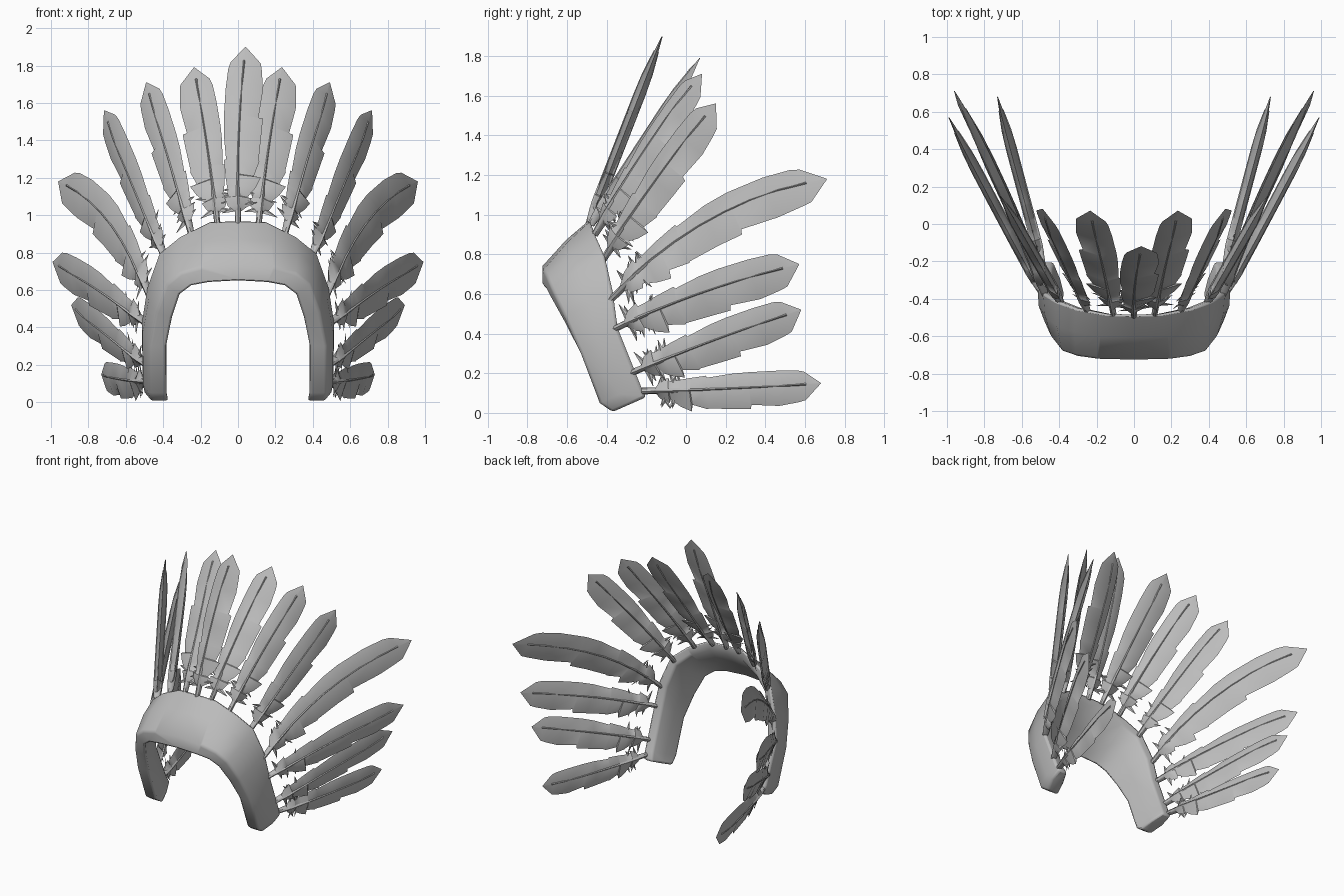
import bpy, bmesh, math, random
from mathutils import Vector

random.seed(4)
cube = bpy.data.objects.get("Cube")
if cube:
    bpy.data.objects.remove(cube)

# Single plain material
grey = bpy.data.materials.new("plain grey")
grey.use_nodes = True
colour = (0.5, 0.5, 0.5, 1)
grey.diffuse_color = colour
grey.node_tree.nodes["Principled BSDF"].inputs["Base Color"].default_value = colour


def loft(bm, rings):
    """Skin a list of equal point rings and close both ends."""
    loops = [[bm.verts.new(p) for p in ring] for ring in rings]
    count = len(loops[0])
    for a, b in zip(loops, loops[1:]):
        for i in range(count):
            j = (i + 1) % count
            bm.faces.new((a[i], a[j], b[j], b[i]))
    bm.faces.new(loops[0][::-1])
    bm.faces.new(loops[-1])


def finish(bm, name, angle):
    bmesh.ops.recalc_face_normals(bm, faces=bm.faces)
    mesh = bpy.data.meshes.new(name)
    bm.to_mesh(mesh)
    bm.free()
    mesh.materials.append(grey)
    obj = bpy.data.objects.new(name, mesh)
    bpy.context.collection.objects.link(obj)
    bpy.ops.object.select_all(action='DESELECT')
    obj.select_set(True)
    bpy.context.view_layer.objects.active = obj
    bpy.ops.object.shade_smooth_by_angle(angle=math.radians(angle))
    return obj


def flip(p):
    return Vector((-p.x, p.y, p.z))


# Headband: front and back outer edges from the crown down to one end
front_edge = [(0, -.725, .74), (.2, -.72, .72), (.31, -.705, .69), (.385, -.68, .63),
              (.44, -.61, .48), (.475, -.53, .3), (.475, -.435, .05), (.465, -.37, .005)]
back_edge = [(0, -.485, .975), (.15, -.48, .97), (.31, -.45, .89), (.42, -.41, .8),
             (.485, -.37, .62), (.515, -.345, .43), (.51, -.23, .14), (.5, -.2, .08)]


def inward(p, depth):
    target = Vector((0, p.y, min(p.z, .35)))
    return p + (target - p).normalized() * depth


half = []
for front, back in zip(front_edge, back_edge):
    f, b = Vector(front), Vector(back)
    mid = inward((f + b) / 2, -.015)
    half.append([f, mid, b, inward(b, .07), inward(mid, .105), inward(f, .095)])
bm = bmesh.new()
loft(bm, [[flip(p) for p in ring] for ring in half[:0:-1]] + half)
band = finish(bm, "headband", 75)
bevel = band.modifiers.new("soft edges", 'BEVEL')
bevel.width = .015
bevel.segments = 2
bevel.limit_method = 'ANGLE'
bevel.angle_limit = math.radians(50)

# Blade outline: position along the shaft, upper half width, lower half width
outline = [(.07, .012, .012), (.1, .055, .05), (.15, .075, .075), (.155, .055, .055),
           (.21, .06, .1), (.27, .07, .13), (.275, .07, .09), (.36, .08, .12),
           (.365, .068, .115), (.5, .085, .125), (.6, .09, .13), (.605, .09, .105),
           (.76, .09, .12), (.87, .085, .105), (.91, .075, .095), (1, .002, .002)]


def thickness(t):
    return .027 * min(1, (1.02 - t) * 4)


def feather(name, base, tip, tangent, bend, width, side):
    axis = (tip - base).normalized()
    across = (tangent - axis * tangent.dot(axis)).normalized()
    normal = axis.cross(across)

    def place(p):
        return flip(p) if side < 0 else p

    def centre(t):
        return base.lerp(tip, t) - across * bend * 4 * t * (1 - t)

    bm = bmesh.new()
    # Lens-shaped blade
    rings = []
    for t, upper, lower in outline:
        c = centre(t)
        thick = normal * thickness(t)
        rings.append([place(p) for p in (c - across * upper * width, c + thick,
                                         c + across * lower * width, c - thick)])
    loft(bm, rings)

    # Tapered quill standing just proud of both faces
    rings = []
    for i in range(9):
        t = i / 8 * .92
        wide = .017 - .009 * t
        deep = min(.018, thickness(t)) if i == 0 else thickness(t) + .003
        turns = [k * math.tau / 8 for k in range(8)]
        rings.append([place(centre(t) + across * wide * math.cos(a) + normal * deep * math.sin(a))
                      for a in turns])
    loft(bm, rings)

    # Flat ragged barbs near the base, lying in the plane of the blade
    for direction in (-1, 1):
        for i in range(3):
            root = centre(.1 + .05 * i)
            out = across * direction * random.uniform(.08, .11) * width
            end = root + out + axis * random.uniform(-.05, .05)
            size = axis * .025
            rim = [root - size, root + normal * .01, root + size, root - normal * .01]
            loft(bm, [[place(p) for p in rim],
                      [place(end + (p - root) * .05) for p in rim]])
    finish(bm, name, 40)


# Feathers from crown to end: base, tip, direction of width, sideways bend, width scale
plumes = [((0, -.49, .95), (.04, -.12, 1.9), (1, 0, 0), .015, .95),
          ((.11, -.48, .95), (.235, .07, 1.79), (.25, .03, -.05), .01, .95),
          ((.25, -.46, .9), (.49, .08, 1.71), (.2, .14, -.2), .015, .9),
          ((.39, -.42, .77), (.715, .15, 1.56), (.1, .15, -.35), .01, .95),
          ((.47, -.39, .56), (.96, .71, 1.18), (.1, .05, -.35), .11, 1.1),
          ((.49, -.37, .42), (.99, .57, .75), (.02, .11, -.36), .025, 1),
          ((.49, -.28, .2), (.89, .58, .52), (0, .15, -.31), .01, .95),
          ((.49, -.22, .11), (.73, .68, .15), (0, .1, -.3), -.005, .85)]
for i, (base, tip, tangent, bend, width) in enumerate(plumes):
    sides = [(1, "left"), (-1, "right")] if i else [(1, "centre")]
    for side, label in sides:
        feather(f"{label}_feather_{i}", Vector(base), Vector(tip), Vector(tangent),
                bend, width, side)
